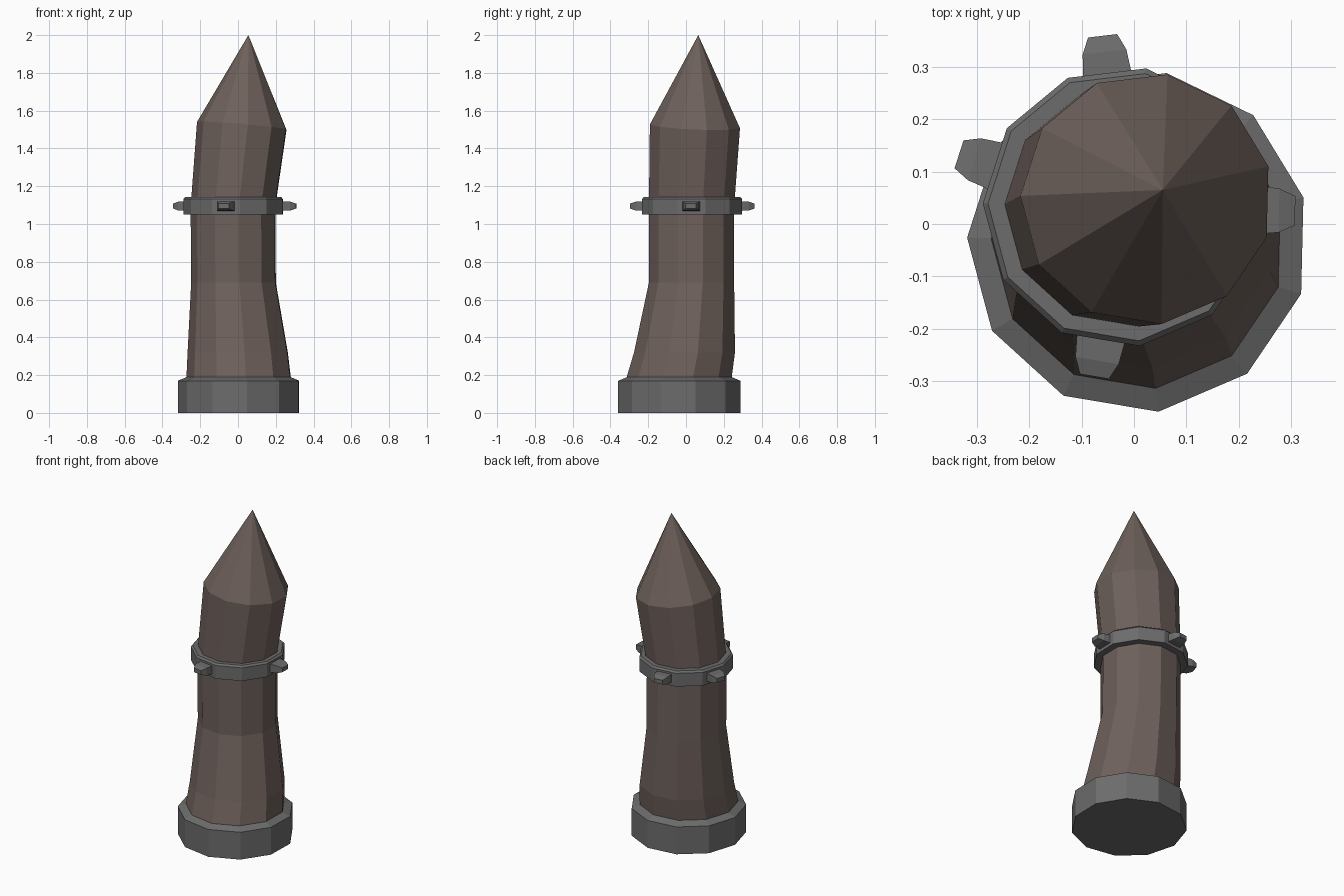
import bpy, bmesh
from math import cos, sin, radians, pi
from mathutils import Vector

if "Cube" in bpy.data.objects:
    bpy.data.objects.remove(bpy.data.objects["Cube"])

SIDES = 11
PHASE = radians(15)
BAND = Vector((-0.021, 0.033, 1.095))

wood = bpy.data.materials.new("wood")
wood.diffuse_color = (0.155, 0.118, 0.105, 1)
wood.use_nodes = True
wood.node_tree.nodes["Principled BSDF"].inputs["Base Color"].default_value = wood.diffuse_color
iron = bpy.data.materials.new("iron")
iron.diffuse_color = (0.15, 0.15, 0.15, 1)
iron.use_nodes = True
iron.node_tree.nodes["Principled BSDF"].inputs["Base Color"].default_value = iron.diffuse_color


def finish(name, bm, mat):
    bmesh.ops.recalc_face_normals(bm, faces=bm.faces)
    mesh = bpy.data.meshes.new(name)
    bm.to_mesh(mesh)
    bm.free()
    mesh.materials.append(mat)
    ob = bpy.data.objects.new(name, mesh)
    bpy.context.collection.objects.link(ob)
    return ob


def bridge(bm, a, b):
    n = len(a)
    for i in range(n):
        bm.faces.new((a[i], a[(i + 1) % n], b[(i + 1) % n], b[i]))


def loft(name, rings, mat, apex=None, closed=False):
    """Skin rings of (x, y, z, radius, tilt_x, tilt_y)."""
    bm = bmesh.new()
    loops = []
    for x, y, z, r, tx, ty in rings:
        loop = []
        for i in range(SIDES):
            a = PHASE + 2 * pi * i / SIDES
            dx, dy = r * cos(a), r * sin(a)
            loop.append(bm.verts.new((x + dx, y + dy, z + tx * dx + ty * dy)))
        loops.append(loop)
    for a, b in zip(loops, loops[1:]):
        bridge(bm, a, b)
    if closed:
        bridge(bm, loops[-1], loops[0])
    else:
        bm.faces.new(loops[0])
        if apex:
            tip = bm.verts.new(apex)
            for i in range(SIDES):
                bm.faces.new((loops[-1][i], loops[-1][(i + 1) % SIDES], tip))
        else:
            bm.faces.new(loops[-1])
    return finish(name, bm, mat)


# Crooked wooden post with a sharpened top
loft("post", [
    (0.008, -0.035, 0.10, 0.285, 0, 0),
    (0.008, -0.035, 0.19, 0.281, 0, 0),
    (0.003, -0.007, 0.32, 0.270, 0, 0),
    (-0.020, 0.030, 0.69, 0.228, 0, 0),
    (-0.023, 0.030, 1.09, 0.228, 0, 0),
    (0.024, 0.048, 1.52, 0.241, -0.085, -0.04),
], wood, apex=(0.055, 0.065, 2.0))

# Iron foot with a sloping rim
loft("foot", [
    (0.008, -0.034, 0.0, 0.327, 0, 0),
    (0.008, -0.034, 0.17, 0.327, 0, 0),
    (0.008, -0.034, 0.19, 0.279, 0, 0),
], iron)

# Iron band around the post
bx, by, _ = BAND
loft("band", [
    (bx, by, 1.05, 0.22, 0, 0),
    (bx, by, 1.05, 0.268, 0, 0),
    (bx, by, 1.132, 0.268, 0, 0),
    (bx, by, 1.143, 0.258, 0, 0),
    (bx, by, 1.143, 0.22, 0, 0),
], iron, closed=True)

# Tapered studs in the middle of four band facets
for edge in (-3.5, -0.5, 2.5, 4.5):
    a = PHASE + edge * 2 * pi / SIDES
    out = Vector((cos(a), sin(a), 0))
    side = Vector((-sin(a), cos(a), 0))
    bm = bmesh.new()
    loops = []
    for dist, w, h in ((0.24, 0.048, 0.026), (0.298, 0.042, 0.023), (0.329, 0.028, 0.013)):
        loops.append([bm.verts.new(BAND + out * dist + side * w * s + Vector((0, 0, h * t)))
                      for s, t in ((-1, -1), (1, -1), (1, 1), (-1, 1))])
    for p, q in zip(loops, loops[1:]):
        bridge(bm, p, q)
    bm.faces.new(loops[0])
    bm.faces.new(loops[-1])
    finish("stud", bm, iron)
